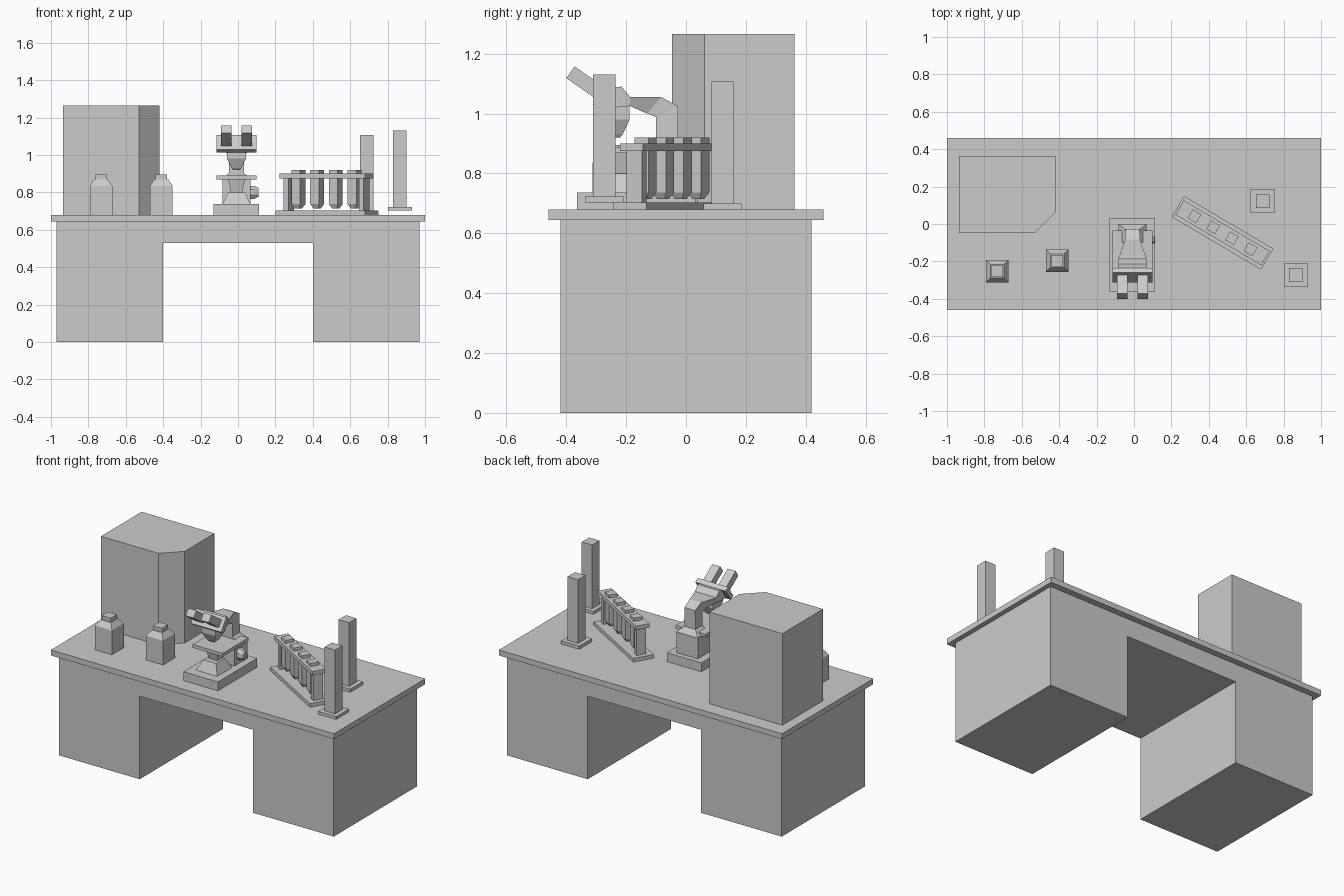
import bpy, bmesh
from math import radians, cos, sin, atan2
from mathutils import Matrix, Vector

if "Cube" in bpy.data.objects:
    bpy.data.objects.remove(bpy.data.objects["Cube"])


def loft(name, sections, matrix=None):
    """Skin a closed mesh through rings of points, capped at both ends."""
    bm = bmesh.new()
    rings = [[bm.verts.new(p) for p in s] for s in sections]
    n = len(rings[0])
    for a, b in zip(rings, rings[1:]):
        for i in range(n):
            j = (i + 1) % n
            bm.faces.new((a[i], a[j], b[j], b[i]))
    bm.faces.new(rings[0][::-1])
    bm.faces.new(rings[-1])
    bmesh.ops.recalc_face_normals(bm, faces=bm.faces)
    me = bpy.data.meshes.new(name)
    bm.to_mesh(me)
    bm.free()
    ob = bpy.data.objects.new(name, me)
    bpy.context.collection.objects.link(ob)
    if matrix:
        ob.matrix_world = matrix
    return ob


def rect(cx, cy, hx, hy, z):
    return [(cx - hx, cy - hy, z), (cx + hx, cy - hy, z),
            (cx + hx, cy + hy, z), (cx - hx, cy + hy, z)]


def box(name, x0, x1, y0, y1, z0, z1, matrix=None):
    c = ((x0 + x1) / 2, (y0 + y1) / 2, (x1 - x0) / 2, (y1 - y0) / 2)
    return loft(name, [rect(*c, z0), rect(*c, z1)], matrix)


def stack(name, cx, cy, steps, matrix=None):
    """Square-section tower from (half size, z) steps."""
    return loft(name, [rect(cx, cy, h, h, z) for h, z in steps], matrix)


TOP = 0.68

# Desk: arch-shaped body and overhanging top
arch = [(-.97, 0), (-.4, 0), (-.4, .53), (.4, .53), (.4, 0), (.97, 0), (.97, .645), (-.97, .645)]
loft("desk_body", [[(x, y, z) for x, z in arch] for y in (-.42, .42)])
box("desk_top", -1, 1, -.46, .46, .645, TOP)

# Cabinet with one cut corner
plan = [(-.935, -.047), (-.53, -.047), (-.42, .062), (-.42, .363), (-.935, .363)]
loft("cabinet", [[(x, y, z) for x, y in plan] for z in (TOP, 1.265)])

# Bottles
for i, (x, y) in enumerate([(-.732, -.252), (-.41, -.196)]):
    stack(f"bottle_{i}", x, y, [(.06, TOP), (.06, .835), (.036, .87), (.031, .87), (.031, .895)])

# Measuring cylinders on square feet
for i, (x, y, z) in enumerate([(.688, .122, TOP), (.865, -.273, .703)]):
    stack(f"measuring_cylinder_{i}", x, y,
          [(.064, z), (.064, z + .02), (.037, z + .02), (.037, z + .427)])

# Tube rack, turned 30 degrees
rack = Matrix.Translation((.473, -.047, 0)) @ Matrix.Rotation(radians(-30.5), 4, 'Z')
box("rack_base", -.277, .277, -.065, .065, TOP, .703, rack)
box("rack_shelf", -.266, .266, -.044, .044, .875, .9, rack)
for s in (-1, 1):
    box("rack_end_post", s * .233 - .015, s * .233 + .015, -.03, .03, .703, .875, rack)
for k in range(4):
    stack(f"test_tube_{k}", (k - 1.5) * .116, 0,
          [(.014, .714), (.027, .737), (.027, .92)], rack)

# Microscope foot, column block, lamp and stage
CX = -.008
box("microscope_base", -.131, .113, -.364, .032, TOP, .737)
box("microscope_column", CX - .075, CX + .075, -.13, 0, .737, .87)
stack("microscope_lamp", CX, -.23, [(.075, .737), (.045, .8)])
stack("microscope_condenser", CX, -.21, [(.03, .8), (.045, .87)])
box("microscope_stage", CX - .106, CX + .106, -.295, -.035, .868, .889)


# Focus knob
def knob_ring(x, r):
    return [(x, -.085 + r * .75 * sin(radians(45 * k + 22.5)),
             .8 + r * cos(radians(45 * k + 22.5))) for k in range(8)]


loft("focus_knob", [knob_ring(.06, .038), knob_ring(.085, .038), knob_ring(.11, .025)])

# Neck, arm and head: lower point, upper point and half width of each section
arm = [((-.1, .87), (0, .87), .075), ((-.1, .905), (-.027, .905), .04),
       ((-.1, .988), (-.027, 1.025), .038), ((-.13, 1.0), (-.083, 1.055), .04),
       ((-.187, 1.025), (-.187, 1.056), .075), ((-.24, 1.02), (-.215, 1.09), .078),
       ((-.28, 1.02), (-.237, 1.088), .078)]
loft("microscope_arm", [[(CX - w, *lo), (CX + w, *lo), (CX + w, *hi), (CX - w, *hi)]
                        for lo, hi, w in arm])
stack("objective", CX, -.238, [(.018, .92), (.026, .93), (.05, .98), (.05, 1.03)])

# Tilted head plate and the two eyepieces; local z runs along the eyepieces
tilt = Matrix.Translation((CX, -.286, 1.068)) @ Matrix.Rotation(radians(55), 4, 'X')
box("head_plate", -.107, .107, -.046, .046, -.03, 0, tilt)
for s in (-1, 1):
    box("eyepiece", s * .054 - .028, s * .054 + .028, -.024, .024, 0, .122, tilt)
